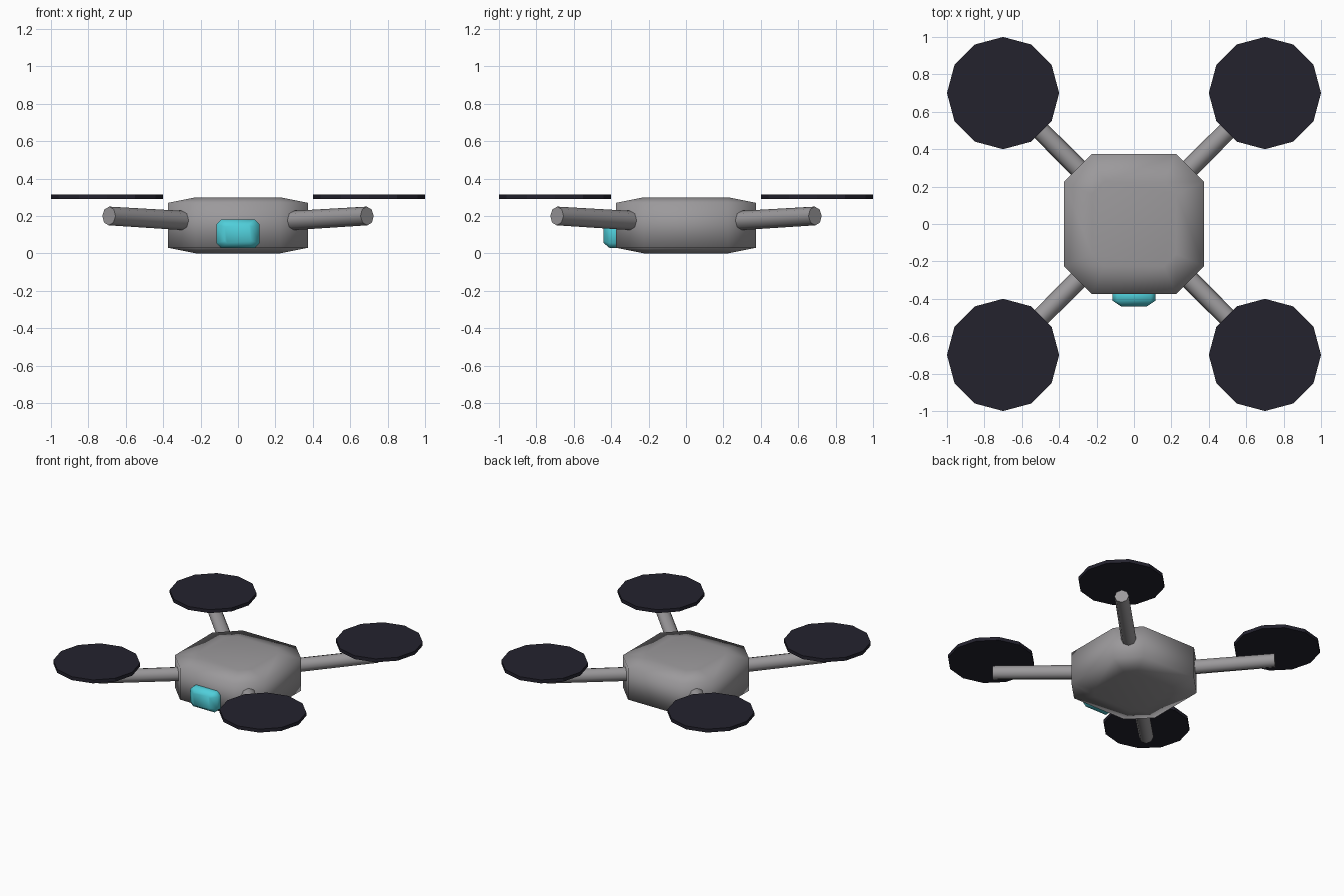
import bpy, bmesh, math
from mathutils import Vector

cube = bpy.data.objects.get("Cube")
if cube:
    bpy.data.objects.remove(cube, do_unlink=True)


def material(name, rgb):
    m = bpy.data.materials.new(name)
    m.use_nodes = True
    m.diffuse_color = (*rgb, 1)
    m.node_tree.nodes["Principled BSDF"].inputs["Base Color"].default_value = (*rgb, 1)
    return m


GREY = material("body grey", (0.33, 0.32, 0.33))
DARK = material("rotor dark", (0.017, 0.016, 0.027))
CYAN = material("lens cyan", (0.08, 0.62, 0.70))


def finish(name, bm, mat, smooth):
    bmesh.ops.recalc_face_normals(bm, faces=bm.faces)
    for f in bm.faces:
        f.smooth = smooth
    mesh = bpy.data.meshes.new(name)
    bm.to_mesh(mesh)
    bm.free()
    mesh.materials.append(mat)
    obj = bpy.data.objects.new(name, mesh)
    bpy.context.collection.objects.link(obj)
    return obj


def loft(name, rings, mat):
    """Skin a stack of closed rings and cap both ends."""
    bm = bmesh.new()
    loops = [[bm.verts.new(p) for p in ring] for ring in rings]
    for a, b in zip(loops, loops[1:]):
        for i in range(len(a)):
            j = (i + 1) % len(a)
            bm.faces.new((a[i], a[j], b[j], b[i]))
    bm.faces.new(loops[0])
    bm.faces.new(loops[-1])
    return finish(name, bm, mat, True)


def cut_square(half, flat):
    """Outline of a square with its corners cut off."""
    return [(half, -flat), (half, flat), (flat, half), (-flat, half),
            (-half, flat), (-half, -flat), (-flat, -half), (flat, -half)]


# body: shallow cut-corner slab with gently sloped top and bottom
levels = [(0.0, 0.225, 0.16), (0.03, 0.375, 0.225), (0.27, 0.375, 0.225), (0.3, 0.225, 0.16)]
loft("body", [[(x, y, z) for x, y in cut_square(h, f)] for z, h, f in levels], GREY)

# lens: bevelled block on the front, rounded towards its face
lens = [(-0.34, 0.115, 0.075, 0.025), (-0.41, 0.115, 0.075, 0.025), (-0.44, 0.07, 0.05, 0.012)]
rings = []
for y, w, h, c in lens:
    rings.append([(sx * x, y, 0.105 + sz * z)
                  for sx, sz, flip in ((1, 1, 0), (-1, 1, 1), (-1, -1, 0), (1, -1, 1))
                  for x, z in (((w, h - c), (w - c, h)) if not flip else ((w - c, h), (w, h - c)))])
loft("camera_lens", rings, CYAN)

# four arms, each with a rotor disc above its tip
for sx, side in ((1, "left"), (-1, "right")):
    for sy, end in ((-1, "front"), (1, "back")):
        start = Vector((sx * 0.2, sy * 0.2, 0.17))
        tip = Vector((sx * 0.69, sy * 0.69, 0.2))
        bm = bmesh.new()
        bmesh.ops.create_cone(bm, cap_ends=True, segments=8, radius1=0.052, radius2=0.05,
                              depth=(tip - start).length)
        arm = finish(f"arm_{end}_{side}", bm, GREY, True)
        arm.location = (start + tip) / 2
        arm.rotation_euler = (tip - start).to_track_quat("Z", "Y").to_euler()
        arm.select_set(True)

        bm = bmesh.new()
        bmesh.ops.create_cone(bm, cap_ends=True, segments=12, radius1=0.3, radius2=0.3, depth=0.026)
        rotor = finish(f"rotor_{end}_{side}", bm, DARK, False)
        rotor.location = (sx * 0.7, sy * 0.7, 0.303)
        bpy.context.view_layer.objects.active = arm
        bpy.ops.object.shade_smooth_by_angle(angle=math.radians(50))
        arm.select_set(False)
